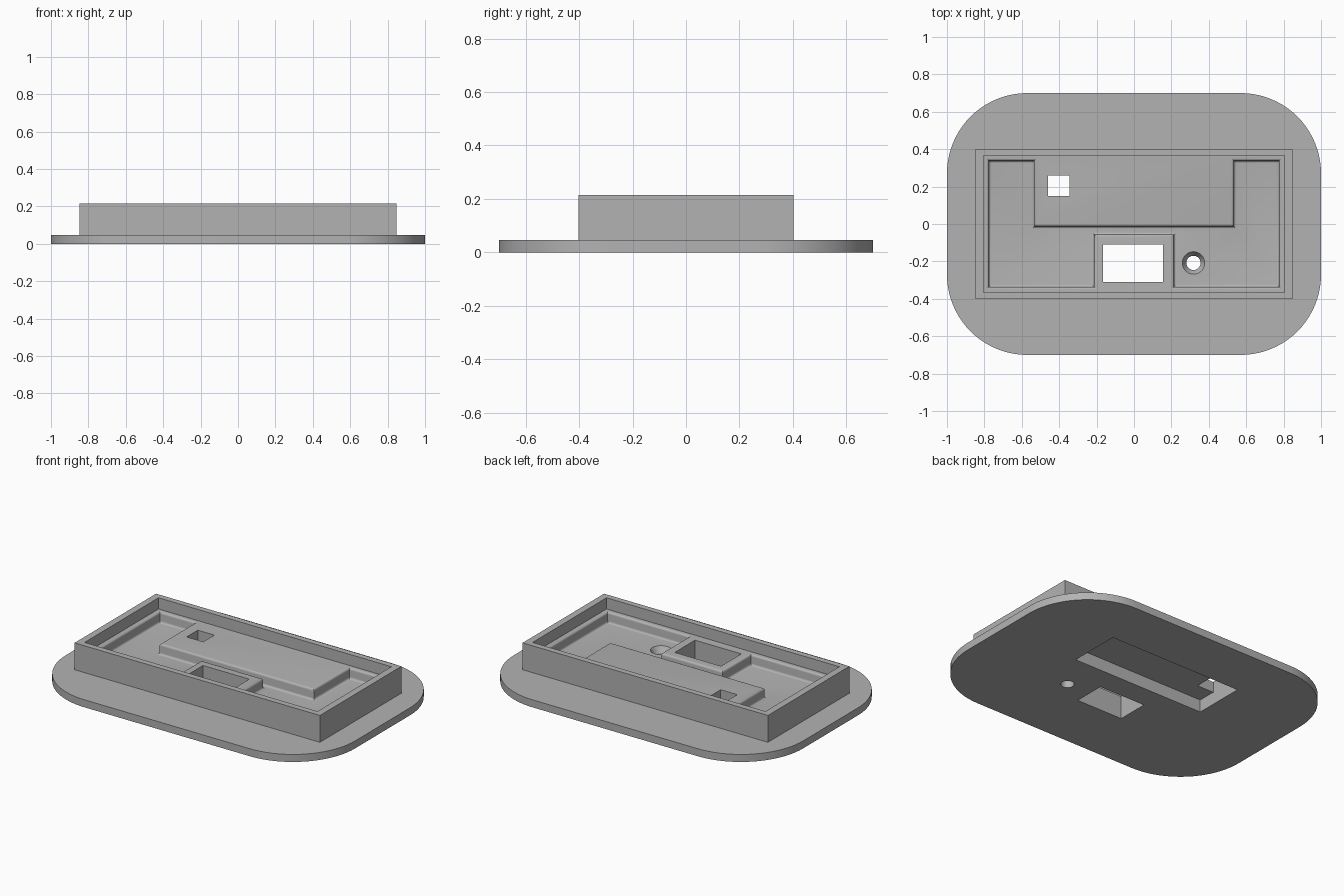
import bpy, bmesh, math

if "Cube" in bpy.data.objects:
    bpy.data.objects.remove(bpy.data.objects["Cube"])

LEDGE, FLOOR, TOP, BASE = 0.145, 0.078, 0.215, 0.047

gray = bpy.data.materials.new("plain gray")
gray.diffuse_color = (0.45, 0.45, 0.45, 1)
gray.use_nodes = True
gray.node_tree.nodes["Principled BSDF"].inputs["Base Color"].default_value = gray.diffuse_color


def loft(name, rings):
    """Closed solid from a stack of matching rings of 3D points, bottom to top."""
    bm = bmesh.new()
    vs = [[bm.verts.new(p) for p in ring] for ring in rings]
    n = len(vs[0])
    for a, b in zip(vs, vs[1:]):
        for i in range(n):
            j = (i + 1) % n
            bm.faces.new((a[i], a[j], b[j], b[i]))
    bm.faces.new(vs[0][::-1])
    bm.faces.new(vs[-1])
    bmesh.ops.recalc_face_normals(bm, faces=bm.faces)
    me = bpy.data.meshes.new(name)
    bm.to_mesh(me)
    bm.free()
    ob = bpy.data.objects.new(name, me)
    bpy.context.collection.objects.link(ob)
    me.materials.append(gray)
    return ob


def box(name, x0, x1, y0, y1, z0, z1):
    pts = [(x0, y0), (x1, y0), (x1, y1), (x0, y1)]
    return loft(name, [[(x, y, z) for x, y in pts] for z in (z0, z1)])


def inset(pts, d):
    """Move every edge of a counter-clockwise right-angled outline inward by d."""
    out = []
    for i, (x, y) in enumerate(pts):
        for a, b in ((pts[i - 1], pts[i]), (pts[i], pts[(i + 1) % len(pts)])):
            ex, ey = b[0] - a[0], b[1] - a[1]
            l = math.hypot(ex, ey)
            x, y = x - ey / l * d, y + ex / l * d
        out.append((x, y))
    return out


def circle(cx, cy, r, z, n=48):
    return [(cx + r * math.cos(math.tau * i / n), cy + r * math.sin(math.tau * i / n), z)
            for i in range(n)]


def combine(ob, tool, op):
    m = ob.modifiers.new(op, 'BOOLEAN')
    m.operation, m.object, m.solver = op, tool, 'EXACT'
    bpy.context.view_layer.objects.active = ob
    bpy.ops.object.modifier_apply(modifier=m.name)
    bpy.data.objects.remove(tool)


# Rounded base plate
R, SEG = 0.43, 20
outline = []
for k, (sx, sy) in enumerate(((1, 1), (-1, 1), (-1, -1), (1, -1))):
    for i in range(SEG + 1):
        a = math.pi / 2 * (k + i / SEG)
        outline.append((sx * (1 - R) + R * math.cos(a), sy * (0.7 - R) + R * math.sin(a)))
body = loft("mounting_plate", [[(x, y, z) for x, y in outline] for z in (0, BASE)])

# Raised rectangular housing
combine(body, box("housing", -0.848, 0.848, -0.402, 0.402, 0.02, TOP), 'UNION')

# Recess inside the rim, down to the ledge
combine(body, box("rim_recess", -0.805, 0.805, -0.365, 0.365, LEDGE, 0.4), 'DIFFERENCE')

# Cavity around the long block and the small boss, rounded at top and bottom
cavity = [(-0.79, -0.35), (-0.2, -0.35), (-0.2, -0.07), (0.2, -0.07), (0.2, -0.35),
          (0.79, -0.35), (0.79, 0.352), (0.52, 0.352), (0.52, 0), (-0.52, 0),
          (-0.52, 0.352), (-0.79, 0.352)]
r, steps = 0.0135, 5
profile = []
for i in range(steps + 1):
    a = math.pi / 2 * i / steps
    profile.append((2 * r - r * (1 - math.cos(math.pi / 2 - a)), FLOOR + r * (1 - math.cos(a))))
for i in range(steps + 1):
    a = math.pi / 2 * i / steps
    profile.append((r * (1 - (1 - math.cos(a))) - 0, LEDGE - r + r * math.sin(a)))
profile = [(d, z) for d, z in profile]
profile[:steps + 1] = [(r + r * (1 - math.sin(math.pi / 2 * i / steps)),
                        FLOOR + r * (1 - math.cos(math.pi / 2 * i / steps)))
                       for i in range(steps + 1)]
profile.append((0, 0.18))
combine(body, loft("cavity", [[(x, y, z) for x, y in inset(cavity, d)] for d, z in profile]),
        'DIFFERENCE')

# Pocket under the long block, with a square opening through its roof
combine(body, box("under_pocket", -0.46, 0.46, 0.035, 0.362, -0.1, 0.078), 'DIFFERENCE')
combine(body, box("square_opening", -0.46, -0.345, 0.15, 0.26, 0.04, 0.4), 'DIFFERENCE')

# Rectangular opening through the boss
combine(body, box("socket_opening", -0.165, 0.155, -0.31, -0.11, -0.1, 0.4), 'DIFFERENCE')

# Countersunk round hole
hole = [(0.038, -0.1), (0.038, 0.04), (0.06, FLOOR), (0.06, 0.12)]
combine(body, loft("round_hole", [circle(0.318, -0.208, rad, z) for rad, z in hole]),
        'DIFFERENCE')

# Smooth shading with sharp edges kept
body.select_set(True)
bpy.context.view_layer.objects.active = body
bpy.ops.object.shade_smooth_by_angle(angle=math.radians(30))
